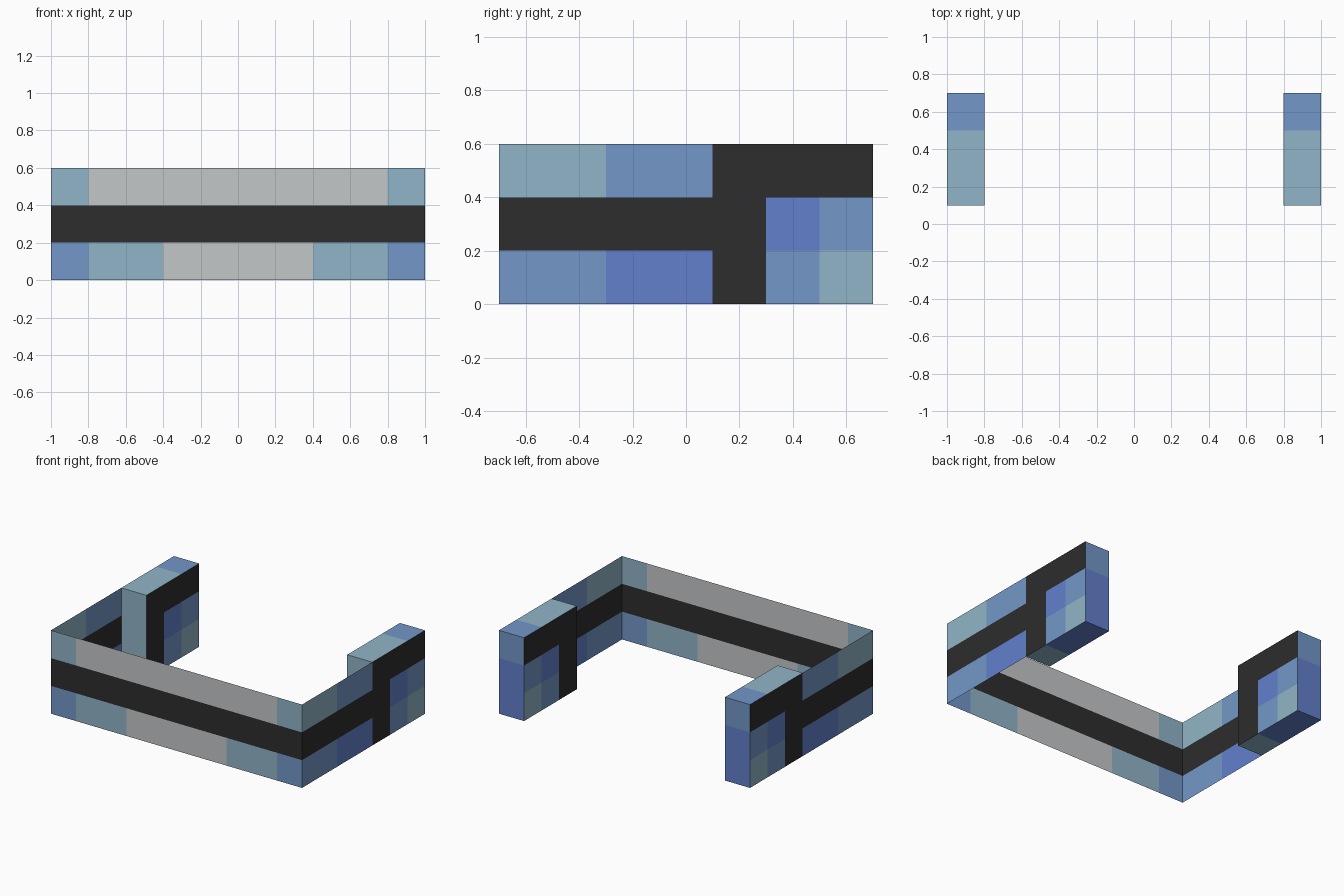
import bpy, bmesh
from mathutils import Vector

if "Cube" in bpy.data.objects:
    bpy.data.objects.remove(bpy.data.objects["Cube"])


def linear(c):
    c /= 255
    return c / 12.92 if c <= 0.04045 else ((c + 0.055) / 1.055) ** 2.4


COLOURS = {
    "black": (45, 45, 45),
    "pale_grey": (195, 199, 201),
    "teal": (145, 181, 200),
    "mid_blue": (115, 151, 200),
    "deep_blue": (98, 128, 204),
}
MATS = []
for name, rgb in COLOURS.items():
    m = bpy.data.materials.new(name)
    m.diffuse_color = (*[linear(c) for c in rgb], 1)
    m.use_nodes = True
    m.node_tree.nodes["Principled BSDF"].inputs["Base Color"].default_value = m.diffuse_color
    MATS.append(m)
BLACK, GREY, TEAL, MID, DEEP = range(5)


def finish(name, bm, cuts, rule, mirror=False):
    """Slice the mesh at axis-aligned cuts, colour faces by rule, make the object."""
    for axis, values in cuts.items():
        normal = Vector((axis == "x", axis == "y", axis == "z"))
        for v in values:
            geom = bm.verts[:] + bm.edges[:] + bm.faces[:]
            bmesh.ops.bisect_plane(bm, geom=geom, plane_co=normal * v, plane_no=normal)
    bm.normal_update()
    for f in bm.faces:
        f.material_index = rule(f.calc_center_median(), f.normal)
    mesh = bpy.data.meshes.new(name)
    bm.to_mesh(mesh)
    bm.free()
    for m in MATS:
        mesh.materials.append(m)
    ob = bpy.data.objects.new(name, mesh)
    bpy.context.collection.objects.link(ob)
    if mirror:
        ob.modifiers.new("mirror", "MIRROR").use_mirror_merge = False


def sheet(corners):
    bm = bmesh.new()
    bm.faces.new([bm.verts.new(c) for c in corners])
    return bm


# front band: paper-thin sheet with a black strap
def front_rule(c, n):
    x = abs(c.x)
    if 0.2 < c.z < 0.4:
        return BLACK
    if c.z > 0.4:
        return GREY if x < 0.8 else TEAL
    return GREY if x < 0.4 else TEAL if x < 0.8 else MID


finish("front_band",
       sheet([(-1, -0.7, 0), (1, -0.7, 0), (1, -0.7, 0.6), (-1, -0.7, 0.6)]),
       {"x": (-0.8, -0.4, 0.4, 0.8), "z": (0.2, 0.4)}, front_rule)


# side bands: paper-thin sheets joining the front to the end blocks
def side_rule(c, n):
    if 0.2 < c.z < 0.4:
        return BLACK
    if c.z > 0.4:
        return TEAL if c.y < -0.3 else MID
    return MID if c.y < -0.3 else DEEP


finish("side_band",
       sheet([(1, -0.7, 0), (1, 0.1, 0), (1, 0.1, 0.6), (1, -0.7, 0.6)]),
       {"y": (-0.3,), "z": (0.2, 0.4)}, side_rule, mirror=True)


# end blocks: solid boxes with the black strap turning down on both sides
def block_rule(c, n):
    if abs(n.x) > 0.5:
        if c.y < 0.3 or c.z > 0.4:
            return BLACK
        if c.z > 0.2:
            return DEEP if c.y < 0.5 else MID
        return MID if c.y < 0.5 else TEAL
    if n.y < -0.5:
        return TEAL
    if n.y > 0.5:
        return MID if c.z > 0.4 else DEEP
    if n.z > 0.5:
        return TEAL if c.y < 0.5 else MID
    return TEAL if c.y < 0.3 else DEEP


block = bmesh.new()
bmesh.ops.create_cube(block, size=1)
for v in block.verts:
    v.co = Vector((0.9 + v.co.x * 0.2, 0.4 + v.co.y * 0.6, 0.3 + v.co.z * 0.6))
finish("end_block", block, {"y": (0.3, 0.5), "z": (0.2, 0.4)}, block_rule, mirror=True)
